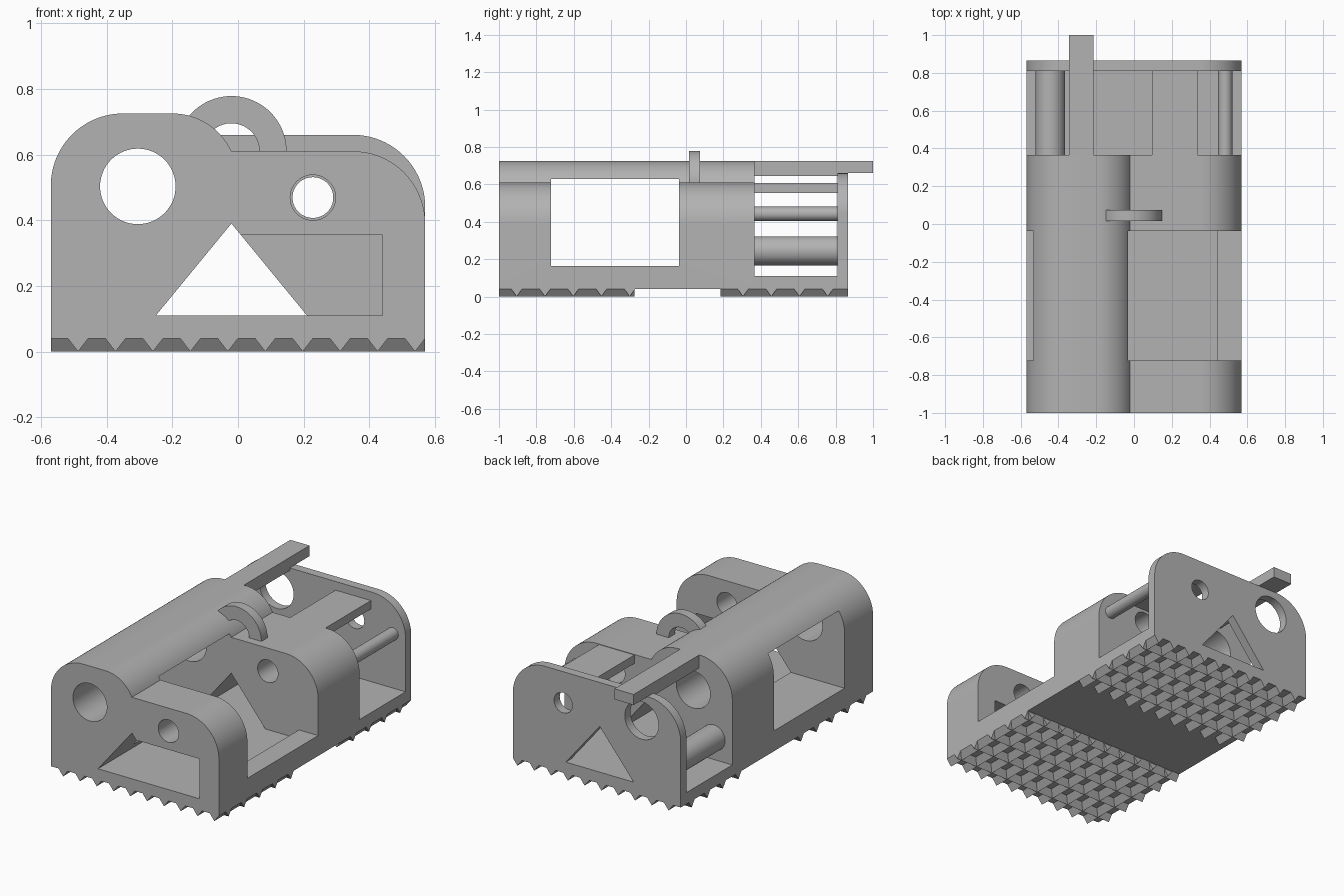
import bpy, bmesh
from math import cos, sin, radians

cube = bpy.data.objects.get("Cube")
if cube:
    bpy.data.objects.remove(cube, do_unlink=True)

grey = bpy.data.materials.new("plain grey")
grey.use_nodes = True
grey.diffuse_color = (0.45, 0.45, 0.45, 1)
grey.node_tree.nodes["Principled BSDF"].inputs["Base Color"].default_value = grey.diffuse_color


def arc(cx, cz, r, a0, a1, n=24):
    steps = [radians(a0 + (a1 - a0) * i / n) for i in range(n + 1)]
    return [(cx + r * cos(a), cz + r * sin(a)) for a in steps]


def circle(cx, cz, r):
    return arc(cx, cz, r, 0, 360, 64)[:-1]


def rect(x0, x1, z0, z1):
    return [(x0, z0), (x1, z0), (x1, z1), (x0, z1)]


def prism(name, outline, start, end, axis="y"):
    """Extrude an outline in the x-z plane along y, or in the y-z plane along x."""
    place = (lambda p, t: (p[0], t, p[1])) if axis == "y" else (lambda p, t: (t, p[0], p[1]))
    bm = bmesh.new()
    face = bm.faces.new([bm.verts.new(place(p, start)) for p in outline])
    ext = bmesh.ops.extrude_face_region(bm, geom=[face])["geom"]
    move = (0, end - start, 0) if axis == "y" else (end - start, 0, 0)
    bmesh.ops.translate(bm, vec=move, verts=[v for v in ext if isinstance(v, bmesh.types.BMVert)])
    bmesh.ops.recalc_face_normals(bm, faces=bm.faces)
    mesh = bpy.data.meshes.new(name)
    bm.to_mesh(mesh)
    bm.free()
    mesh.materials.append(grey)
    ob = bpy.data.objects.new(name, mesh)
    bpy.context.collection.objects.link(ob)
    return ob


def cut(ob, outline, start, end):
    """Subtract an extruded outline and keep only the result."""
    cutter = prism("cutter", outline, start, end)
    cutter.hide_render = True
    mod = ob.modifiers.new("cut", "BOOLEAN")
    mod.operation, mod.solver, mod.object = "DIFFERENCE", "EXACT", cutter
    deps = bpy.context.evaluated_depsgraph_get()
    mesh = bpy.data.meshes.new_from_object(ob.evaluated_get(deps))
    ob.modifiers.clear()
    ob.data = mesh
    bpy.data.objects.remove(cutter, do_unlink=True)


HALF, FLOOR, BODY_END, PLATE = 0.57, 0.11, 0.365, 0.81
PLATE_END = 0.865
triangle = [(-0.25, FLOOR), (0.21, FLOOR), (-0.02, 0.39)]
large_hole = circle(-0.305, 0.503, 0.115)

# Main body: tall rounded hump beside a lower rounded shoulder
profile = [(-HALF, 0.04), (HALF, 0.04)]
profile += arc(0.35, 0.39, 0.22, 0, 90)
profile += arc(-0.2, 0.527, 0.198, 24.8, 90)
profile += arc(-0.35, 0.505, 0.22, 90, 180)
body = prism("body", profile, -1, BODY_END)
cut(body, large_hole, -1.1, 1.1)
cut(body, circle(0.228, 0.469, 0.069), -1.1, 1.1)
cut(body, triangle, -1.1, 1.1)
cut(body, rect(-0.01, 0.44, FLOOR, 0.355), -1.1, -0.037)
cut(body, rect(-1, 1, 0.165, 0.63), -0.723, -0.037)

# Rear bay: floor and end plate
prism("bay_floor", rect(-HALF, HALF, 0.04, FLOOR), BODY_END, PLATE)
outline = [(-HALF, 0.04), (HALF, 0.04)]
outline += arc(0.35, 0.44, 0.22, 0, 90) + arc(-0.35, 0.44, 0.22, 90, 180)
plate = prism("end_plate", outline, PLATE, PLATE_END)
for shape in (large_hole, circle(0.228, 0.469, 0.062), triangle):
    cut(plate, shape, 0.7, 1.1)

# Rods, slab and bar bridging the bay
thick_rod = prism("thick_rod", circle(-0.443, 0.245, 0.078), BODY_END, PLATE)
thin_rod = prism("thin_rod", circle(0.483, 0.443, 0.038), BODY_END, PLATE)
prism("bridge_slab", rect(0.095, 0.335, 0.555, 0.607), BODY_END, PLATE)
side = [(BODY_END, 0.645), (PLATE, 0.645), (PLATE, 0.66), (1, 0.66), (1, 0.725), (BODY_END, 0.725)]
prism("top_bar", side, -0.345, -0.215, "x")

# Half-ring handle
ring = arc(-0.02, 0.61, 0.168, 0, 180, 40) + arc(-0.02, 0.61, 0.085, 180, 0, 40)
handle = prism("handle_ring", ring, 0.015, 0.075)


# Gripping soles: crossed triangular ridges
def ridge(c, half):
    return [(c - half, 0.04), (c + half, 0.04), (c, 0)]


for name, y0, y1, first, count in (("front", -1, -0.275, -0.905, 5), ("rear", 0.185, PLATE_END, 0.305, 4)):
    for i in range(10):
        prism(name + "_long_ridge", ridge(-0.487 + 0.114 * i, 0.031), y0, y1)
    for i in range(count):
        prism(name + "_cross_ridge", ridge(first + 0.151 * i, 0.028), -HALF, HALF, "x")

# Smooth the rounded parts while keeping edges sharp
bpy.ops.object.select_all(action="DESELECT")
for ob in (body, plate, thick_rod, thin_rod, handle):
    ob.select_set(True)
bpy.context.view_layer.objects.active = body
bpy.ops.object.shade_smooth_by_angle(angle=radians(25))
